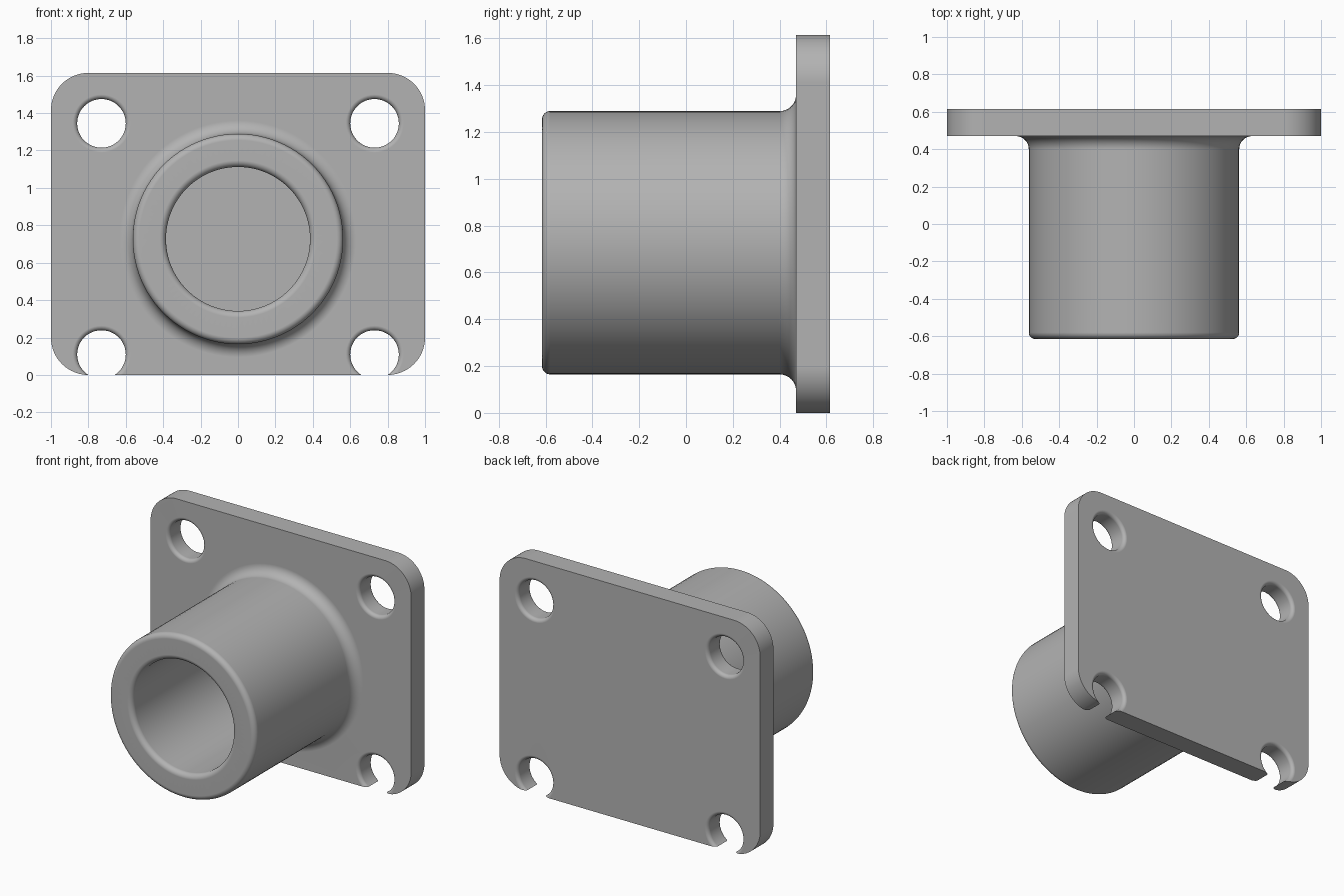
import bpy, bmesh, math
from mathutils import Vector

if "Cube" in bpy.data.objects:
    bpy.data.objects.remove(bpy.data.objects["Cube"])

WIDTH, HEIGHT, CORNER = 2.0, 1.615, 0.2
FRONT, FACE, BACK = -0.615, 0.47, 0.615       # tube mouth, plate face, plate back
AXIS_Z = 0.727
TUBE_R, BORE_R, HOLE_R = 0.5625, 0.385, 0.13
BASE_FILLET, LIP, HOLE_LIP = 0.07, 0.035, 0.025

grey = bpy.data.materials.new("plain grey")
grey.use_nodes = True
colour = (0.45, 0.45, 0.45, 1)
grey.diffuse_color = colour
grey.node_tree.nodes["Principled BSDF"].inputs["Base Color"].default_value = colour


def arc(cx, cy, r, start, end, steps=8):
    """Points on an arc, angles in degrees."""
    angles = [math.radians(start + (end - start) * i / steps) for i in range(steps + 1)]
    return [(cx + r * math.cos(a), cy + r * math.sin(a)) for a in angles]


def finish(bm, name):
    bmesh.ops.remove_doubles(bm, verts=bm.verts, dist=1e-5)
    bmesh.ops.recalc_face_normals(bm, faces=bm.faces)
    mesh = bpy.data.meshes.new(name)
    bm.to_mesh(mesh)
    bm.free()
    mesh.materials.append(grey)
    obj = bpy.data.objects.new(name, mesh)
    bpy.context.collection.objects.link(obj)
    return obj


def lathe(name, profile, x, z, segments=96):
    """Spin an (r, y) profile round an axis parallel to y."""
    bm = bmesh.new()
    verts = [bm.verts.new((x + r, y, z)) for r, y in profile]
    edges = [bm.edges.new(pair) for pair in zip(verts, verts[1:])]
    bmesh.ops.spin(bm, geom=verts + edges, cent=(x, 0, z), axis=(0, 1, 0),
                   angle=math.tau, steps=segments, use_duplicate=False)
    return finish(bm, name)


def combine(target, other, operation):
    """Apply a boolean and discard the helper object."""
    other.hide_render = True
    mod = target.modifiers.new(operation, 'BOOLEAN')
    mod.operation, mod.solver, mod.object = operation, 'EXACT', other
    bpy.context.view_layer.objects.active = target
    bpy.ops.object.modifier_apply(modifier=mod.name)
    bpy.data.objects.remove(other)


# Mounting plate with rounded corners
outline = []
for sx, sz, start in ((1, 1, 0), (-1, 1, 90), (-1, -1, 180), (1, -1, 270)):
    outline += arc(sx * (WIDTH / 2 - CORNER), HEIGHT / 2 + sz * (HEIGHT / 2 - CORNER),
                   CORNER, start, start + 90, 16)
bm = bmesh.new()
face = bm.faces.new([bm.verts.new((x, FACE, z)) for x, z in outline])
extruded = bmesh.ops.extrude_face_region(bm, geom=[face])["geom"]
bmesh.ops.translate(bm, vec=Vector((0, BACK - FACE, 0)),
                    verts=[v for v in extruded if isinstance(v, bmesh.types.BMVert)])
flange = finish(bm, "flanged_sleeve")

# Sleeve with rounded front edge and a fillet where it meets the plate
root = TUBE_R + BASE_FILLET
sleeve = [(0, FRONT)]
sleeve += arc(TUBE_R - LIP, FRONT + LIP, LIP, -90, 0)
sleeve += arc(root, FACE - BASE_FILLET, BASE_FILLET, 180, 90)
sleeve += [(root, FACE + 0.05), (0, FACE + 0.05)]
combine(flange, lathe("sleeve", sleeve, 0, AXIS_Z), 'UNION')

# Blind bore with a rounded mouth
mouth = BORE_R + LIP
bore = [(0, FRONT - 0.1), (mouth, FRONT - 0.1)]
bore += arc(mouth, FRONT + LIP, LIP, 270, 180)
bore += [(BORE_R, FACE), (0, FACE)]
combine(flange, lathe("bore_cutter", bore, 0, AXIS_Z), 'DIFFERENCE')

# Four bolt holes with rounded rims, the lower pair breaking the bottom edge
rim = HOLE_R + HOLE_LIP
hole = [(0, FACE - 0.1), (rim, FACE - 0.1)]
hole += arc(rim, FACE + HOLE_LIP, HOLE_LIP, 270, 180, 6)
hole += arc(rim, BACK - HOLE_LIP, HOLE_LIP, 180, 90, 6)
hole += [(rim, BACK + 0.1), (0, BACK + 0.1)]
for x in (-0.73, 0.73):
    for z in (AXIS_Z - 0.618, AXIS_Z + 0.618):
        combine(flange, lathe("hole_cutter", hole, x, z, 48), 'DIFFERENCE')

# Smooth curved walls while keeping flat faces flat
bpy.ops.object.select_all(action='DESELECT')
flange.select_set(True)
bpy.context.view_layer.objects.active = flange
bpy.ops.object.shade_smooth_by_angle(angle=math.radians(30))
weighted = flange.modifiers.new("flat_face_normals", 'WEIGHTED_NORMAL')
weighted.keep_sharp = True
